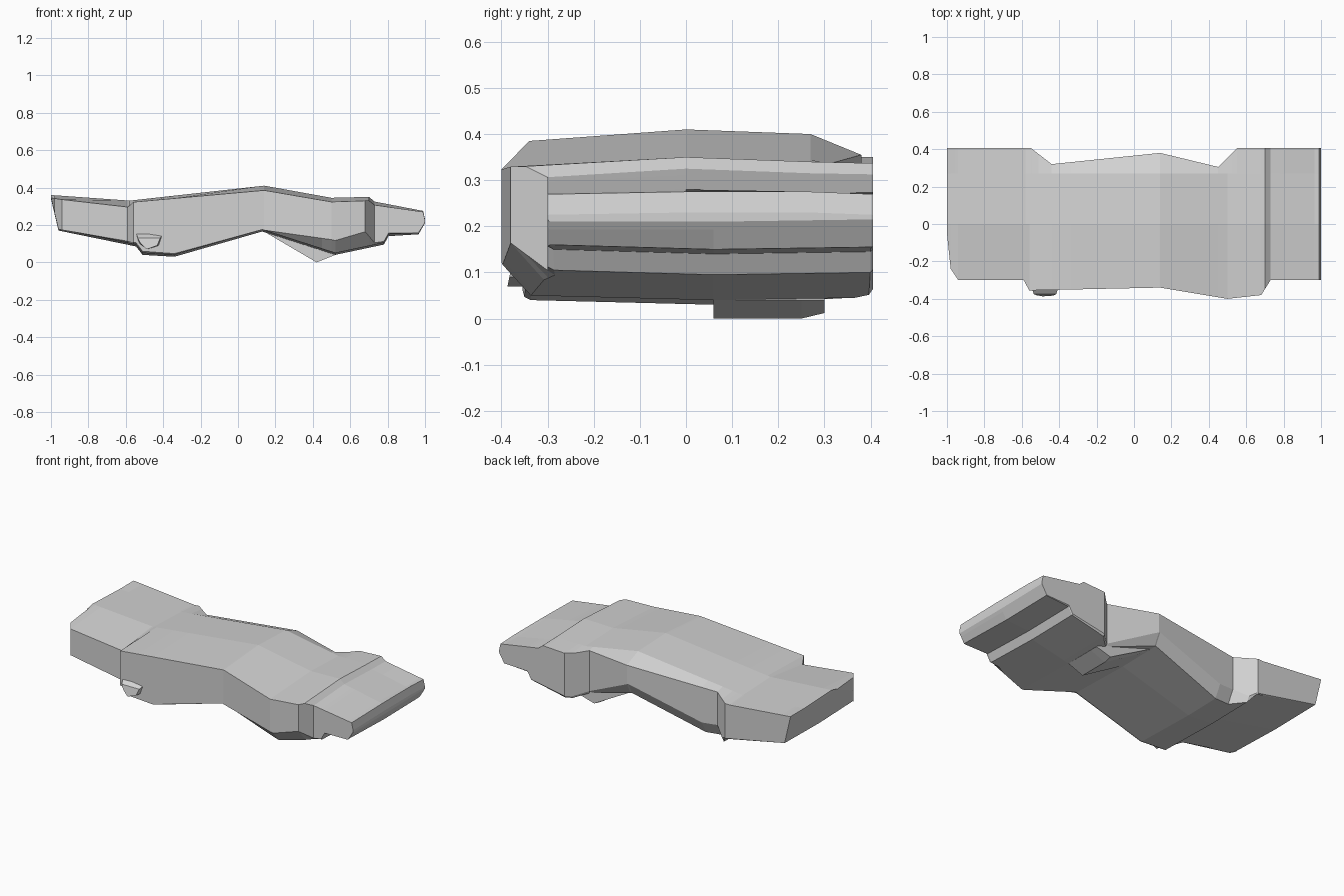
import bpy
import bmesh

cube = bpy.data.objects.get("Cube")
if cube:
    bpy.data.objects.remove(cube, do_unlink=True)

stone = bpy.data.materials.new("plain_grey")
stone.use_nodes = True
grey = (0.65, 0.65, 0.65, 1)
stone.diffuse_color = grey
stone.node_tree.nodes["Principled BSDF"].inputs["Base Color"].default_value = grey


def at(profile, x):
    """Height or depth of a broken-line profile at x."""
    for (x_a, v_a), (x_b, v_b) in zip(profile, profile[1:]):
        if x <= x_b:
            return v_a + (v_b - v_a) * (x - x_a) / (x_b - x_a)
    return profile[-1][1]


def loft(name, rings):
    """Skin equal-length rings of points and cap both ends."""
    bm = bmesh.new()
    loops = [[bm.verts.new(point) for point in ring] for ring in rings]
    count = len(loops[0])
    for first, second in zip(loops, loops[1:]):
        for i in range(count):
            j = (i + 1) % count
            bm.faces.new((first[i], first[j], second[j], second[i]))
    bm.faces.new(loops[0])
    bm.faces.new(loops[-1])
    bmesh.ops.recalc_face_normals(bm, faces=bm.faces)
    mesh = bpy.data.meshes.new(name)
    bm.to_mesh(mesh)
    bm.free()
    mesh.materials.append(stone)
    part = bpy.data.objects.new(name, mesh)
    bpy.context.collection.objects.link(part)
    return part


# Slab outlines: ridge and underside heights, front and back edges
ridge = [(-1, .36), (-.58, .33), (.14, .41), (.5, .345), (.7, .35),
         (.73, .325), (.99, .275), (1, .23)]
underside = [(-1, .34), (-.96, .17), (-.545, .085), (-.51, .04), (-.34, .03),
             (.13, .165), (.52, .04), (.78, .095), (.805, .14), (.965, .15), (1, .21)]
front = [(-1, -.05), (-.98, -.24), (-.94, -.3), (-.59, -.3), (-.56, -.355),
         (.14, -.34), (.5, -.4), (.68, -.38), (.73, -.3), (1, -.3)]
back = [(-1, .405), (-.55, .405), (-.44, .32), (.14, .38), (.45, .305),
        (.55, .405), (1, .405)]

# Falls of the top and lifts of the underside towards the edges
front_fall = [(-1, .015), (-.94, .02), (-.59, .035), (-.56, .01), (.14, .025), (.7, .02), (1, .005)]
back_fall = [(-1, .01), (-.55, .02), (-.44, .025), (.14, .055), (.45, .02), (1, .005)]
front_lift = [(-1, .005), (-.56, .02), (.14, .01), (.5, .075), (.68, .09), (.73, .02), (1, .005)]
back_lift = [(-1, .005), (-.55, .01), (-.44, .08), (.14, .075), (.45, .02), (1, .005)]


def section(x):
    top, low = at(ridge, x), at(underside, x)
    y_front, y_back = at(front, x), at(back, x)
    lift_f, lift_b = at(front_lift, x), at(back_lift, x)
    return [(x, y_front, top - at(front_fall, x)),
            (x, 0, top),
            (x, .27, top - .01 if x < .98 else top),
            (x, y_back, top - at(back_fall, x)),
            (x, y_back, low + lift_b),
            (x, y_back - lift_b / 2, low + .005),
            (x, .06, low),
            (x, y_front + lift_f * .8, low + .01 if x < .98 else low),
            (x, y_front, low + lift_f)]


stations = sorted({x for line in (ridge, underside, front, back) for x, _ in line})
loft("slab_body", [section(x) for x in stations])

# Wedge keel under one end, stepped at its front
keel = [(.13, .17), (.42, 0), (.52, .04), (.42, .15)]
loft("keel_wedge", [[(x, y, max(z, floor)) for x, z in keel]
                    for y, floor in ((.06, 0), (.25, 0), (.3, .012))])

# Small chipped knob on the front
knob = [(-.55, .175), (-.4, .15), (-.42, .09), (-.49, .07), (-.53, .1)]
loft("front_knob", [[(x, -.33, z) for x, z in knob],
                    [(-.48 + (x + .48) * .8, -.375 - .2 * (.13 - z) * (z < .13),
                      min(z, .13)) for x, z in knob]])
